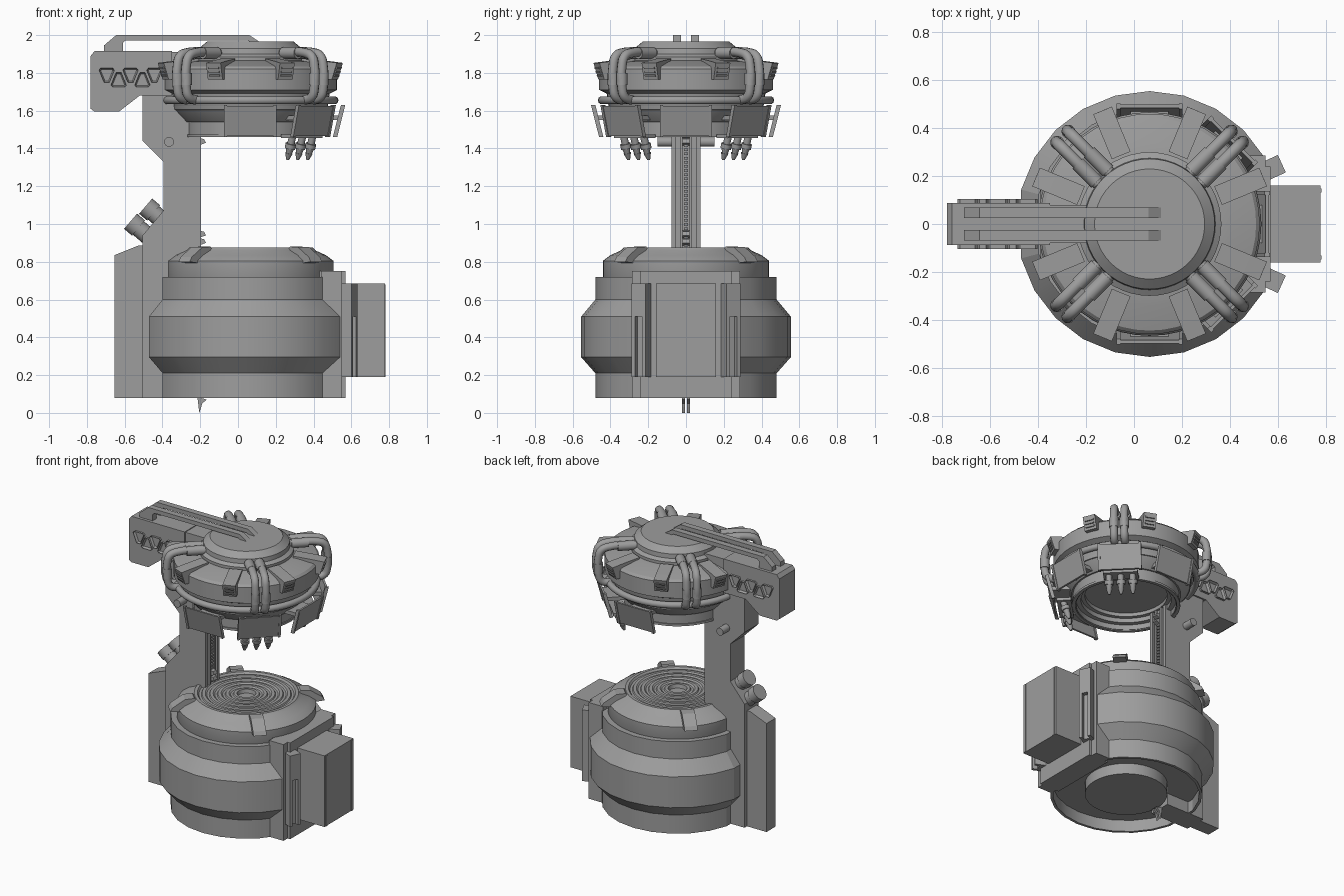
import bpy, bmesh, math
from mathutils import Matrix, Vector

if "Cube" in bpy.data.objects:
    bpy.data.objects.remove(bpy.data.objects["Cube"])

CX = 0.065  # axis of the round parts
grey = bpy.data.materials.new("mid_grey")
grey.diffuse_color = (0.34, 0.34, 0.34, 1)
grey.use_nodes = True
grey.node_tree.nodes["Principled BSDF"].inputs["Base Color"].default_value = grey.diffuse_color


def finish(name, bm, smooth=None):
    bmesh.ops.remove_doubles(bm, verts=bm.verts, dist=1e-5)
    bmesh.ops.recalc_face_normals(bm, faces=bm.faces)
    me = bpy.data.meshes.new(name)
    bm.to_mesh(me)
    bm.free()
    me.materials.append(grey)
    ob = bpy.data.objects.new(name, me)
    bpy.context.collection.objects.link(ob)
    if smooth:
        bpy.ops.object.select_all(action='DESELECT')
        ob.select_set(True)
        bpy.context.view_layer.objects.active = ob
        bpy.ops.object.shade_smooth_by_angle(angle=math.radians(smooth))
    return ob


def lathe(name, prof, a0=0, a1=360, steps=48, ring=False, smooth=22):
    """Turn an (r, z) profile about the axis; partial turns get end caps."""
    bm = bmesh.new()
    full = a1 - a0 == 360
    rows = []
    for i in range(steps if full else steps + 1):
        a = math.radians(a0 + (a1 - a0) * i / steps)
        rows.append([bm.verts.new((CX + r * math.cos(a), r * math.sin(a), z)) for r, z in prof])
    n = len(prof)
    for i in range(steps):
        p, q = rows[i], rows[(i + 1) % len(rows)]
        for j in range(n if ring else n - 1):
            k = (j + 1) % n
            if prof[j][0] < 1e-6 and prof[k][0] < 1e-6:
                continue
            bm.faces.new((p[j], q[j], q[k], p[k]))
    if not full:
        bm.faces.new(rows[0])
        bm.faces.new(rows[-1])
    return finish(name, bm, smooth)


def slab(name, pts, y0, y1, angle=None, inset=0):
    """Extrude an (x, z) outline across y; with an angle, x is radius from the axis.
    An inset sinks the middle of the y1 end."""
    bm = bmesh.new()
    a = [bm.verts.new((x, y0, z)) for x, z in pts]
    b = [bm.verts.new((x, y1, z)) for x, z in pts]
    bm.faces.new(a)
    end = bm.faces.new(b)
    for i in range(len(pts)):
        j = (i + 1) % len(pts)
        bm.faces.new((a[i], a[j], b[j], b[i]))
    if inset:
        bmesh.ops.recalc_face_normals(bm, faces=bm.faces)
        bmesh.ops.inset_region(bm, faces=[end], thickness=inset)
        for v in end.verts:
            v.co.y += (y0 - y1) * 0.8
    if angle is not None:
        bm.transform(Matrix.Translation((CX, 0, 0)) @ Matrix.Rotation(math.radians(angle), 4, 'Z'))
    return finish(name, bm)


def box(name, x0, x1, y0, y1, z0, z1, angle=None):
    return slab(name, [(x0, z0), (x1, z0), (x1, z1), (x0, z1)], y0, y1, angle)


def rod(name, p, q, r1, r2=None, sides=20):
    p, q = Vector(p), Vector(q)
    bm = bmesh.new()
    rot = (q - p).to_track_quat('Z', 'Y').to_matrix().to_4x4()
    bmesh.ops.create_cone(bm, cap_ends=True, segments=sides, radius1=r1,
                          radius2=r1 if r2 is None else r2, depth=(q - p).length,
                          matrix=Matrix.Translation((p + q) / 2) @ rot)
    return finish(name, bm, 35)


def polar(r, z, angle, side=0):
    a = math.radians(angle)
    return (CX + r * math.cos(a) - side * math.sin(a), r * math.sin(a) + side * math.cos(a), z)


def pipe(name, pts, r):
    cu = bpy.data.curves.new(name, 'CURVE')
    cu.dimensions = '3D'
    cu.bevel_depth, cu.bevel_resolution, cu.resolution_u = r, 3, 5
    cu.use_fill_caps = True
    sp = cu.splines.new('BEZIER')
    sp.bezier_points.add(len(pts) - 1)
    for bp, co in zip(sp.bezier_points, pts):
        bp.co = co
        bp.handle_left_type = bp.handle_right_type = 'AUTO'
    ob = bpy.data.objects.new(name, cu)
    bpy.context.collection.objects.link(ob)
    cu.materials.append(grey)
    bpy.ops.object.select_all(action='DESELECT')
    ob.select_set(True)
    bpy.context.view_layer.objects.active = ob
    bpy.ops.object.convert(target='MESH')


# --- Base drum: bulged shell open at the cabinet, core, foot and ringed lid
shell = [(0.462, 0.08), (0.48, 0.08), (0.48, 0.21), (0.555, 0.295), (0.555, 0.51),
         (0.48, 0.60), (0.48, 0.72), (0.42, 0.72), (0.42, 0.17), (0.462, 0.17)]
for a0, a1, n in ((30, 165, 9), (165, 195, 1), (195, 330, 9)):  # flat segment behind the column
    lathe("base_shell", shell, a0, a1, n, ring=True, smooth=20)
lathe("base_core", [(0, 0.16), (0.462, 0.16), (0.462, 0.70), (0, 0.70)])
lathe("base_foot", [(0, 0.085), (0.26, 0.085), (0.26, 0.17), (0, 0.17)])
lid = [(0.43, 0.69), (0.44, 0.72), (0.44, 0.805), (0.40, 0.835), (0.345, 0.86), (0.33, 0.875), (0.31, 0.875)]
for r in (0.30, 0.25, 0.20, 0.15, 0.10):  # concentric grooves
    lid += [(r, 0.862), (r - 0.015, 0.862), (r - 0.02, 0.87), (r - 0.04, 0.87)]
lid += [(0.055, 0.845), (0, 0.845)]
lathe("base_lid", lid)
for a in (45, 135, 225, 315):
    slab("lid_tab", [(0.32, 0.86), (0.34, 0.88), (0.40, 0.877), (0.48, 0.825), (0.495, 0.80), (0.40, 0.79)],
         -0.042, 0.042, a)

# --- Side cabinet with angled flank plates
box("cabinet_backplate", 0.42, 0.57, -0.24, 0.24, 0.08, 0.75)
box("cabinet_backplate_wings", 0.44, 0.55, -0.285, 0.285, 0.08, 0.75)
box("cabinet_body", 0.54, 0.778, -0.16, 0.16, 0.19, 0.685)
for y in (-0.14, 0.14):
    box("cabinet_trim", 0.774, 0.782, y - 0.008, y + 0.008, 0.19, 0.68)
for s in (-1, 1):
    a = 24.5 * s
    for w0, w1, z0, z1 in ((-0.04, 0.04, 0.51, 0.685), (-0.04, -0.02, 0.19, 0.51), (0.02, 0.04, 0.19, 0.51)):
        box("flank_plate", 0.45, 0.607, w0, w1, z0, z1, a)
    box("flank_slot_back", 0.45, 0.575, -0.03, 0.03, 0.19, 0.52, a)

# --- Column, back box, and head arm
slab("column_back_box", [(-0.655, 0.08), (-0.50, 0.08), (-0.50, 0.885), (-0.53, 0.885), (-0.655, 0.835)],
     -0.05, 0.05)
column = [(-0.505, 0.08), (-0.21, 0.08), (-0.21, 1.70), (-0.505, 1.70), (-0.505, 1.44),
          (-0.395, 1.33), (-0.395, 1.07), (-0.505, 0.94)]
slab("column", column, -0.077, 0.077)
for s in (-1, 1):
    for lo, hi in ((0.052, 0.077), (0.018, 0.032)):
        box("column_rail", -0.215, -0.195, min(s * lo, s * hi), max(s * lo, s * hi), 0.70, 1.60)
    slab("rail_hook", [(-0.215, 0.085), (-0.165, 0.07), (-0.19, 0.05), (-0.195, 0.03), (-0.205, 0.0)],
         s * 0.014 - 0.008, s * 0.014 + 0.008)
for i in range(26):
    z = 0.88 + i * 0.022
    box("chain_link", -0.212, -0.197, -0.01, 0.01, z, z + 0.014)
for z in (0.90, 0.94, 1.43, 1.47):
    slab("chain_guide", [(-0.21, z - 0.015), (-0.17, z), (-0.18, z + 0.02), (-0.21, z + 0.025)], -0.018, 0.018)
rod("cross_pin", (-0.365, -0.15, 1.435), (-0.365, 0.15, 1.435), 0.026)
for x, z in ((-0.47, 0.93), (-0.39, 1.01)):  # canisters on the sloped step
    d = Vector((-0.76, 0, 0.65))
    p = Vector((x, 0, z))
    rod("canister", p, p + d * 0.085, 0.046)
    rod("canister_cap", p + d * 0.075, p + d * 0.13, 0.053)
slab("arm", [(-0.76, 1.595), (-0.63, 1.595), (-0.52, 1.68), (-0.35, 1.68), (-0.35, 1.915), (-0.76, 1.915),
             (-0.78, 1.89), (-0.78, 1.61)], -0.088, 0.088)
box("arm_neck", -0.36, -0.05, -0.08, 0.08, 1.68, 1.91)
for i in range(5):  # alternating framed triangles, both sides
    x, f = -0.695 + i * 0.063, 1 if i % 2 == 0 else -1
    z = 1.775 + f * 0.012
    tri = [(x - 0.041, z + f * 0.028), (x - 0.032, z + f * 0.038), (x + 0.032, z + f * 0.038),
           (x + 0.041, z + f * 0.028), (x + 0.014, z - f * 0.038), (x - 0.014, z - f * 0.038)]
    for s in (-1, 1):
        slab("arm_triangle", tri, s * 0.084, s * 0.104, inset=0.009)
for y in (-0.047, 0.047):
    slab("top_rail", [(-0.71, 1.91), (-0.71, 1.945), (-0.645, 2.0), (0.06, 2.0), (0.12, 1.96), (0.07, 1.96),
                      (0.05, 1.972), (-0.595, 1.972), (-0.61, 1.96), (-0.61, 1.91)], y - 0.021, y + 0.021)

# --- Head drum with hollow underside
lathe("head", [(0, 1.965), (0.23, 1.965), (0.272, 1.93), (0.275, 1.90), (0.30, 1.885), (0.30, 1.865),
               (0.34, 1.86), (0.445, 1.835), (0.46, 1.82), (0.46, 1.71), (0.42, 1.69), (0.41, 1.62),
               (0.40, 1.60), (0.345, 1.54), (0.335, 1.54), (0.335, 1.465), (0.315, 1.465), (0.315, 1.50),
               (0.285, 1.50), (0.285, 1.53), (0.26, 1.53), (0.26, 1.555), (0, 1.555)])
lathe("head_lower_ring", [(0.32, 1.46), (0.342, 1.46), (0.342, 1.475), (0.32, 1.475)], ring=True)
lathe("ring_pipe", [(0.445 + 0.022 * math.cos(t * math.pi / 5), 1.655 + 0.022 * math.sin(t * math.pi / 5))
                    for t in range(10)], ring=True, smooth=50)
lathe("head_skirt", [(0.38, 1.60), (0.408, 1.605), (0.412, 1.625), (0.38, 1.625)], ring=True)

# clamps around the rim
for k in range(8):
    a = 22.5 + 45 * k
    slab("rim_clamp", [(0.31, 1.86), (0.31, 1.875), (0.44, 1.862), (0.513, 1.853), (0.485, 1.765), (0.45, 1.765),
                       (0.45, 1.83)], -0.042, 0.042, a)
    for z in (1.785, 1.805, 1.825):
        r = 0.485 + (z - 1.765) * 0.32
        slab("clamp_rib", [(0.46, z - 0.006), (r + 0.006, z - 0.005), (r + 0.009, z + 0.005), (0.46, z + 0.006)],
             -0.03, 0.03, a)

# hanging panels with side frames
for a in (-90, -45, 0, 45, 90):
    slab("hanging_panel", [(0.485, 1.625), (0.498, 1.625), (0.456, 1.465), (0.443, 1.465)], -0.125, 0.125, a)
    for y in (-0.13, 0.13):
        slab("panel_frame", [(0.48, 1.63), (0.503, 1.63), (0.46, 1.46), (0.437, 1.46)], y - 0.008, y + 0.008, a)
    box("panel_bracket", 0.33, 0.47, -0.08, 0.08, 1.55, 1.575, a)

# nozzle triplets, leaning inward
for a in (-45, 45):
    box("nozzle_bar", 0.34, 0.43, -0.11, 0.11, 1.455, 1.475, a)
    for s in (-0.075, 0, 0.075):
        for z0, z1, r0, r1 in ((1.425, 1.46, 0.02, 0.02), (1.40, 1.425, 0.029, 0.029),
                               (1.375, 1.40, 0.016, 0.022), (1.34, 1.375, 0.008, 0.02)):
            lean = [0.39 - (1.46 - z) * 0.3 for z in (z0, z1)]
            rod("nozzle", polar(lean[0], z0, a, s), polar(lean[1], z1, a, s), r0, r1, 12)

# paired hoses on the diagonals
for a in (45, 135, 225, 315):
    for s in (-0.033, 0.033):
        path = ((0.27, 1.905), (0.45, 1.905), (0.495, 1.885), (0.512, 1.84), (0.512, 1.72), (0.495, 1.675), (0.44, 1.655))
        pipe("hose", [polar(r, z, a, s) for r, z in path], 0.025)
        rod("hose_collar", polar(0.28, 1.905, a, s), polar(0.39, 1.905, a, s), 0.031)
        rod("hose_sleeve", polar(0.512, 1.735, a, s), polar(0.512, 1.80, a, s), 0.029)
